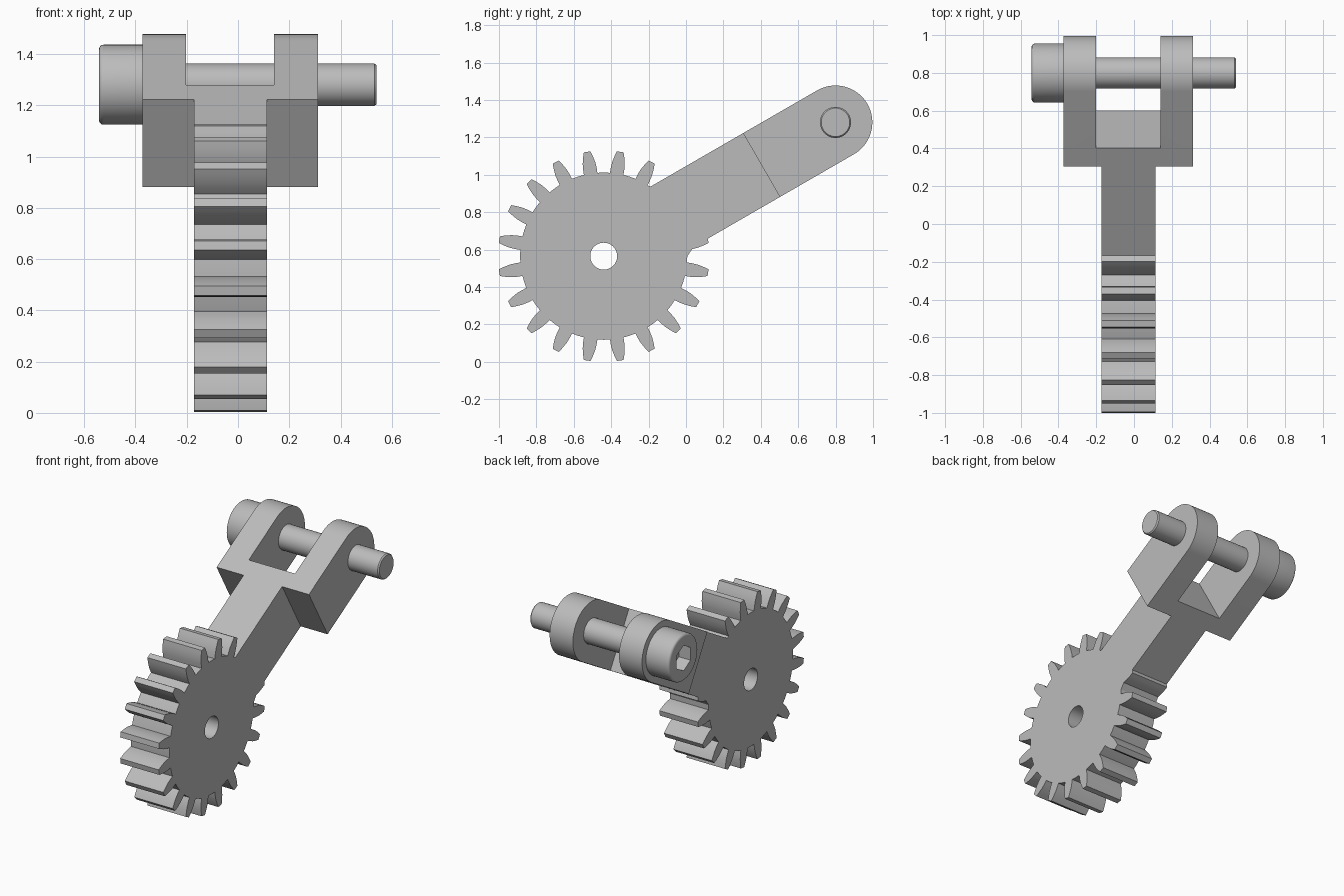
import bpy, bmesh
from math import sin, cos, pi, radians, hypot
from mathutils import Matrix

if "Cube" in bpy.data.objects:
    bpy.data.objects.remove(bpy.data.objects["Cube"], do_unlink=True)

grey = bpy.data.materials.new("plain grey")
grey.use_nodes = True
colour = (0.5, 0.5, 0.5, 1)
grey.diffuse_color = colour
grey.node_tree.nodes["Principled BSDF"].inputs["Base Color"].default_value = colour

# Everything is built in a frame centred on the gear, with local y along the arm
FRAME = Matrix.Translation((0, -0.44, 0.565)) @ Matrix.Rotation(radians(30), 4, 'X')
PIN = 1.431        # distance from gear centre to pin
HALF = 0.197       # half width of the arm
FORK = 0.974       # start of the fork block
SLOT = 1.087       # floor of the fork slot


def finish(bm, name):
    bmesh.ops.remove_doubles(bm, verts=bm.verts, dist=1e-5)
    bmesh.ops.recalc_face_normals(bm, faces=bm.faces)
    mesh = bpy.data.meshes.new(name)
    bm.to_mesh(mesh)
    bm.free()
    mesh.materials.append(grey)
    obj = bpy.data.objects.new(name, mesh)
    bpy.context.collection.objects.link(obj)
    obj.matrix_world = FRAME
    return obj


def plate(name, loops, x0, x1):
    """Extrude closed (y, z) loops from x0 to x1; inner loops become holes."""
    bm = bmesh.new()
    edges = []
    for loop in loops:
        vs = [bm.verts.new((x0, y, z)) for y, z in loop]
        edges += [bm.edges.new((a, b)) for a, b in zip(vs, vs[1:] + vs[:1])]
    bmesh.ops.triangle_fill(bm, edges=edges, use_beauty=True)
    top = bmesh.ops.extrude_face_region(bm, geom=bm.faces[:])["geom"]
    moved = [g for g in top if isinstance(g, bmesh.types.BMVert)]
    bmesh.ops.translate(bm, verts=moved, vec=(x1 - x0, 0, 0))
    return finish(bm, name)


def arc(r, start, end, n, cy=0.0):
    step = (end - start) / n
    return [(cy + r * cos(start + i * step), r * sin(start + i * step)) for i in range(n)]


def cut(target, cutter):
    mod = target.modifiers.new("cut", 'BOOLEAN')
    mod.operation = 'DIFFERENCE'
    mod.solver = 'EXACT'
    mod.object = cutter
    bpy.context.view_layer.update()
    with bpy.context.temp_override(object=target, active_object=target):
        bpy.ops.object.modifier_apply(modifier=mod.name)
    bpy.data.objects.remove(cutter, do_unlink=True)


# Gear and arm: tooth outline, with the teeth inside the arm left out
ROOT, TIP, TEETH = 0.447, 0.565, 20
flank = [(ROOT, 0.0365), (0.475, 0.0365), (0.505, 0.034), (0.54, 0.026), (TIP, 0.018)]
tooth = [(r, -w) for r, w in flank] + [(r, w) for r, w in reversed(flank)]
outline = []
for k in range(TEETH):
    centre = radians(33 + 18 * k)
    for r, w in tooth:
        a = centre + w / r
        outline.append((r * cos(a), r * sin(a)))
    gap = centre + pi / TEETH
    outline.append((ROOT * cos(gap), ROOT * sin(gap)))
outline = [(y, z) for y, z in outline if not (y > 0 and abs(z) < HALF)]
low = ((TIP ** 2 - HALF ** 2) ** 0.5, -HALF)
high = ((ROOT ** 2 - HALF ** 2) ** 0.5, HALF)
outline += [low, (FORK, -HALF), (FORK, HALF), high]
bore = arc(0.072, 0, 2 * pi, 40)
plate("gear_and_arm", [outline, bore], -0.172, 0.113)

# Fork: rounded block with a slot through it
profile = [(FORK, HALF), (FORK, -HALF)] + arc(HALF, -pi / 2, pi / 2, 40, PIN) + [(PIN, HALF)]
fork = plate("fork", [profile], -0.372, 0.312)
slot = plate("slot_cutter", [[(SLOT, -1), (2, -1), (2, 1), (SLOT, 1)]], -0.202, 0.14)
cut(fork, slot)

# Cap bolt: lathed profile of (x, radius), with rounded head edge and chamfered tip
R, HEAD, FILLET = 0.083, 0.156, 0.017
lathe = [(-0.542, 0)]
for i in range(6):
    a = pi / 2 * i / 5
    lathe.append((-0.542 + FILLET * (1 - cos(a)), HEAD - FILLET * (1 - sin(a))))
lathe += [(-0.372, HEAD), (-0.372, R), (0.532, R), (0.54, R - 0.007), (0.54, 0)]
bm = bmesh.new()
vs = [bm.verts.new((x, PIN, r)) for x, r in lathe]
es = [bm.edges.new(p) for p in zip(vs, vs[1:])]
bmesh.ops.spin(bm, geom=vs + es, cent=(0, PIN, 0), axis=(1, 0, 0),
               angle=2 * pi, steps=48, use_merge=True)
bolt = finish(bm, "cap_bolt")
cut(bolt, plate("hex_cutter", [arc(0.085, 0, 2 * pi, 6, PIN)], -0.6, -0.455))

# Smooth round surfaces, keep edges sharp
for obj in bpy.context.scene.objects:
    obj.select_set(obj.type == 'MESH')
bpy.context.view_layer.objects.active = bolt
bpy.ops.object.shade_smooth_by_angle(angle=radians(25))
